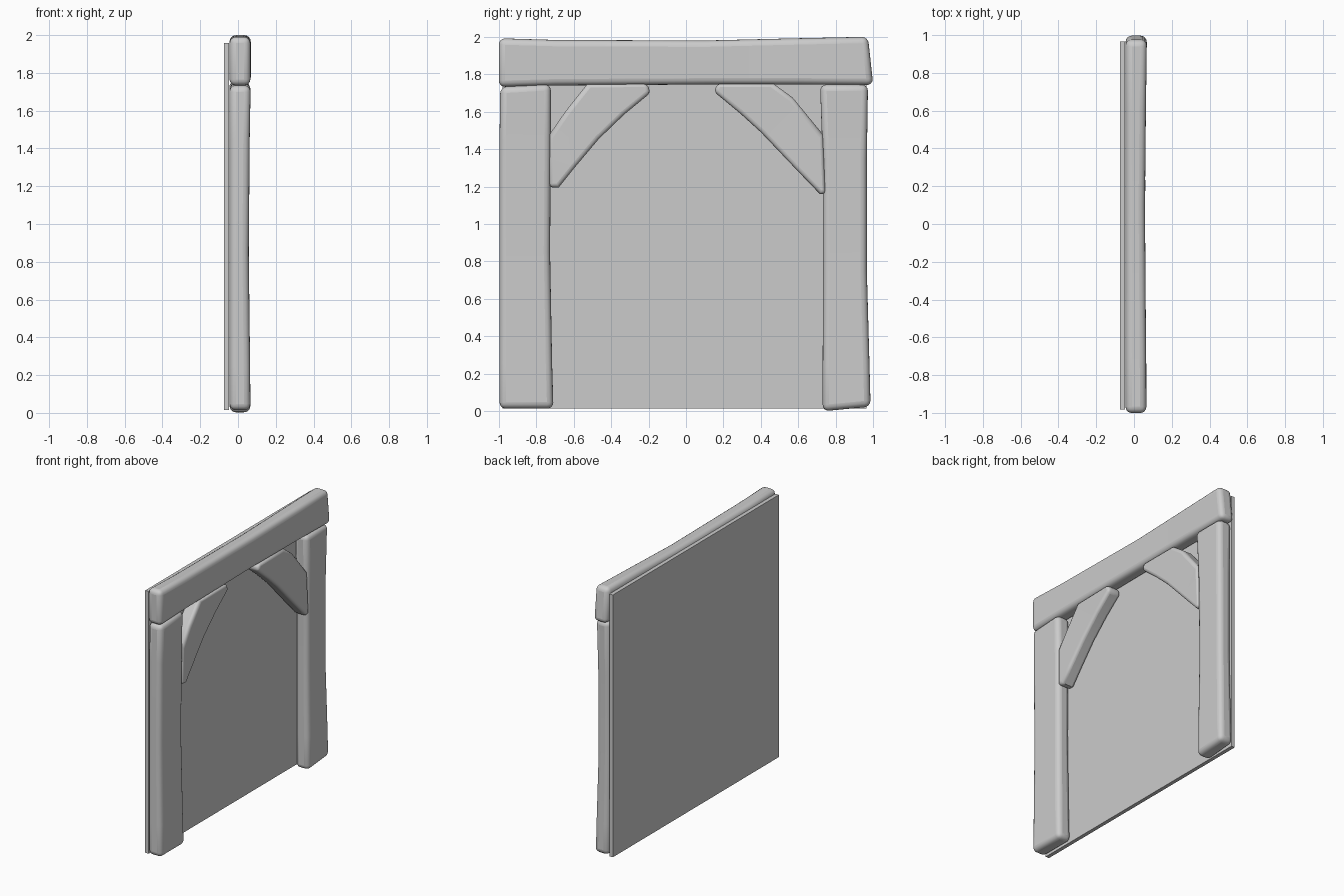
import bpy, bmesh

BACK = -0.045  # back plane of all timbers


def timber(name, rows, radius):
    """Loft a plank through rows of (y1, z1, y2, z2, front x), then round it."""
    bm = bmesh.new()
    rings = []
    for y1, z1, y2, z2, fx in rows:
        rings.append([bm.verts.new(p) for p in
                      ((BACK, y1, z1), (fx, y1, z1), (fx, y2, z2), (BACK, y2, z2))])
    for a, b in zip(rings, rings[1:]):
        for i in range(4):
            j = (i + 1) % 4
            bm.faces.new((a[i], a[j], b[j], b[i]))
    bm.faces.new(rings[0])
    bm.faces.new(rings[-1])
    bmesh.ops.recalc_face_normals(bm, faces=bm.faces)
    me = bpy.data.meshes.new(name)
    bm.to_mesh(me)
    bm.free()
    ob = bpy.data.objects.new(name, me)
    bpy.context.collection.objects.link(ob)
    mod = ob.modifiers.new("rounding", 'BEVEL')
    mod.width = radius
    mod.segments = 4
    mod.limit_method = 'ANGLE'
    mod.angle_limit = 0.9
    bpy.ops.object.select_all(action='DESELECT')
    ob.select_set(True)
    bpy.context.view_layer.objects.active = ob
    bpy.ops.object.shade_smooth_by_angle(angle=0.6)
    return ob


# Thin flat panel behind the frame
bpy.ops.mesh.primitive_cube_add(size=1, location=(-0.061, -0.008, 0.987))
panel = bpy.context.object
panel.name = "back_panel"
panel.scale = (0.028, 1.945, 1.945)

# Posts
timber("left_post", [
    (-0.996, 0.014, -0.708, 0.014, 0.066),
    (-0.996, 0.25, -0.715, 0.25, 0.064),
    (-0.996, 0.85, -0.726, 0.85, 0.057),
    (-0.996, 1.45, -0.722, 1.45, 0.062),
    (-0.992, 1.732, -0.722, 1.748, 0.067)], 0.034)
timber("right_post", [
    (0.730, 0.0, 0.986, 0.024, 0.066),
    (0.730, 0.25, 0.980, 0.25, 0.064),
    (0.732, 0.75, 0.966, 0.75, 0.057),
    (0.730, 1.35, 0.966, 1.35, 0.060),
    (0.716, 1.745, 0.972, 1.745, 0.067)], 0.034)

# Lintel across the top
timber("top_beam", [
    (-1.0, 1.732, -1.0, 1.992, 0.066),
    (-0.7, 1.740, -0.7, 1.983, 0.064),
    (0.1, 1.745, 0.1, 1.980, 0.058),
    (0.6, 1.745, 0.6, 1.992, 0.063),
    (1.0, 1.742, 0.972, 2.0, 0.068)], 0.034)

# Corner braces
timber("left_brace", [
    (-0.730, 1.195, -0.680, 1.195, 0.058),
    (-0.728, 1.480, -0.600, 1.295, 0.058),
    (-0.645, 1.600, -0.465, 1.455, 0.056),
    (-0.530, 1.745, -0.330, 1.585, 0.058),
    (-0.205, 1.748, -0.190, 1.700, 0.060)], 0.022)
timber("right_brace", [
    (0.746, 1.160, 0.715, 1.160, 0.062),
    (0.730, 1.480, 0.590, 1.290, 0.060),
    (0.570, 1.675, 0.400, 1.490, 0.056),
    (0.470, 1.748, 0.290, 1.590, 0.058),
    (0.165, 1.748, 0.150, 1.706, 0.060)], 0.022)
